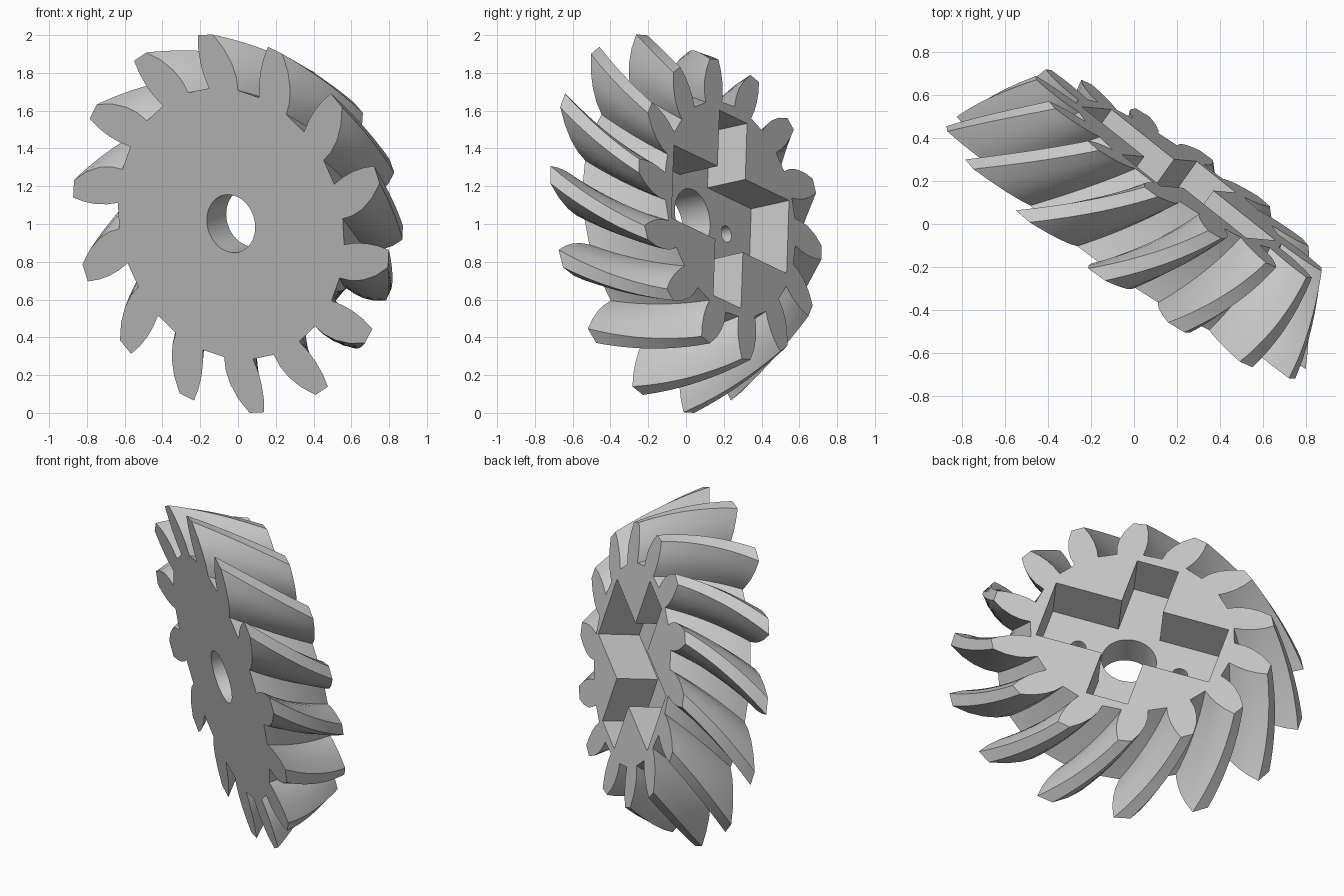
import bpy, bmesh, math
from mathutils import Matrix, Vector

cube = bpy.data.objects.get("Cube")
if cube:
    bpy.data.objects.remove(cube, do_unlink=True)

TEETH = 14
PITCH = 2 * math.pi / TEETH
THICK = 0.43          # front face to back face
SMALL = 0.795         # back end size relative to front end
APEX = THICK / (1 - SMALL)            # front face to the cone apex
TIP = 1.018
PHASE = math.radians(87.8)            # tooth tip angle at the front face
TWIST = math.radians(24)              # turn of a tip from front to back
STEPS = 16
FLOOR = 0.18          # height of the recess floor above the front face

grey = bpy.data.materials.new("plain grey")
grey.use_nodes = True
grey.diffuse_color = (0.58, 0.58, 0.58, 1)
grey.node_tree.nodes["Principled BSDF"].inputs["Base Color"].default_value = (0.58, 0.58, 0.58, 1)


def loft(name, sections):
    """Closed solid through a list of equal-length point loops."""
    bm = bmesh.new()
    loops = [[bm.verts.new(p) for p in s] for s in sections]
    for a, b in zip(loops, loops[1:]):
        for i in range(len(a)):
            j = (i + 1) % len(a)
            bm.faces.new((a[i], a[j], b[j], b[i]))
    bm.faces.new(loops[0][::-1])
    bm.faces.new(loops[-1])
    bmesh.ops.recalc_face_normals(bm, faces=bm.faces[:])
    mesh = bpy.data.meshes.new(name)
    bm.to_mesh(mesh)
    bm.free()
    mesh.materials.append(grey)
    obj = bpy.data.objects.new(name, mesh)
    bpy.context.collection.objects.link(obj)
    return obj


def prism(name, outline, z0, z1):
    return loft(name, [[(x, y, z) for x, y in outline] for z in (z0, z1)])


def circle(r, cx=0, cy=0, n=48):
    return [(cx + r * math.cos(2 * math.pi * i / n), cy + r * math.sin(2 * math.pi * i / n))
            for i in range(n)]


# Gear outline: (radius, half width) up one flank, mirrored down the other
flank = [(0.73, 0.094), (0.80, 0.105), (0.87, 0.102), (0.945, 0.083), (TIP, 0.048)]
tooth = [(r, -w) for r, w in flank] + [(r, w) for r, w in reversed(flank)]


def gear_section(t):
    """Slice of the gear; the spiral follows the distance from the cone apex."""
    scale = 1 + (SMALL - 1) * t
    pts = []
    for k in range(TEETH):
        for r, w in tooth:
            reach = scale * math.hypot(APEX, r) / math.hypot(APEX, TIP)
            a = PHASE + PITCH * k + TWIST * (1 - reach) / (1 - SMALL) + w / r
            pts.append((r * scale * math.cos(a), r * scale * math.sin(a), THICK * t))
    return pts


# Tapered spiral gear body
gear = loft("spiral_bevel_gear", [gear_section(i / STEPS) for i in range(STEPS + 1)])

# Cross-shaped recess in the back, shaft hole and two pin holes
tilt = math.radians(-17)
ax, ay, bx, by = 0.122, 0.52, 0.51, 0.205
corner = [(bx, by), (ax, by), (ax, ay)]
cross = (corner + [(-x, y) for x, y in reversed(corner)]
         + [(-x, -y) for x, y in corner] + [(x, -y) for x, y in reversed(corner)])
turned = [(x * math.cos(tilt) - y * math.sin(tilt), x * math.sin(tilt) + y * math.cos(tilt))
          for x, y in cross]
cutters = [prism("recess_cutter", turned, FLOOR, THICK + 0.2),
           prism("shaft_hole_cutter", circle(0.156), -0.2, THICK + 0.3)]
for side in (-1, 1):
    pin = circle(0.045, side * 0.3 * math.cos(tilt), side * 0.3 * math.sin(tilt), 24)
    cutters.append(prism("pin_hole_cutter", pin, FLOOR - 0.1, THICK + 0.1))

bpy.ops.object.select_all(action="DESELECT")
bpy.context.view_layer.objects.active = gear
gear.select_set(True)
for cutter in cutters:
    mod = gear.modifiers.new("cut", "BOOLEAN")
    mod.operation = "DIFFERENCE"
    mod.solver = "EXACT"
    mod.object = cutter
    bpy.ops.object.modifier_apply(modifier=mod.name)
for cutter in cutters:
    bpy.data.objects.remove(cutter, do_unlink=True)

# Stand the gear up with its axis leaning sideways and slightly upward
n = Vector((0.57, 0.80, 0.178)).normalized()
u = Vector((0, 0, 1)).cross(n).normalized()
v = n.cross(u)
gear.data.transform(Matrix((u, v, n)).transposed().to_4x4())

# Rest it on the ground, centred
co = [p.co.copy() for p in gear.data.vertices]
lo = Vector([min(c[i] for c in co) for i in range(3)])
hi = Vector([max(c[i] for c in co) for i in range(3)])
gear.data.transform(Matrix.Translation((-(lo.x + hi.x) / 2, -(lo.y + hi.y) / 2, -lo.z)))

bpy.ops.object.shade_smooth_by_angle(angle=math.radians(28))
